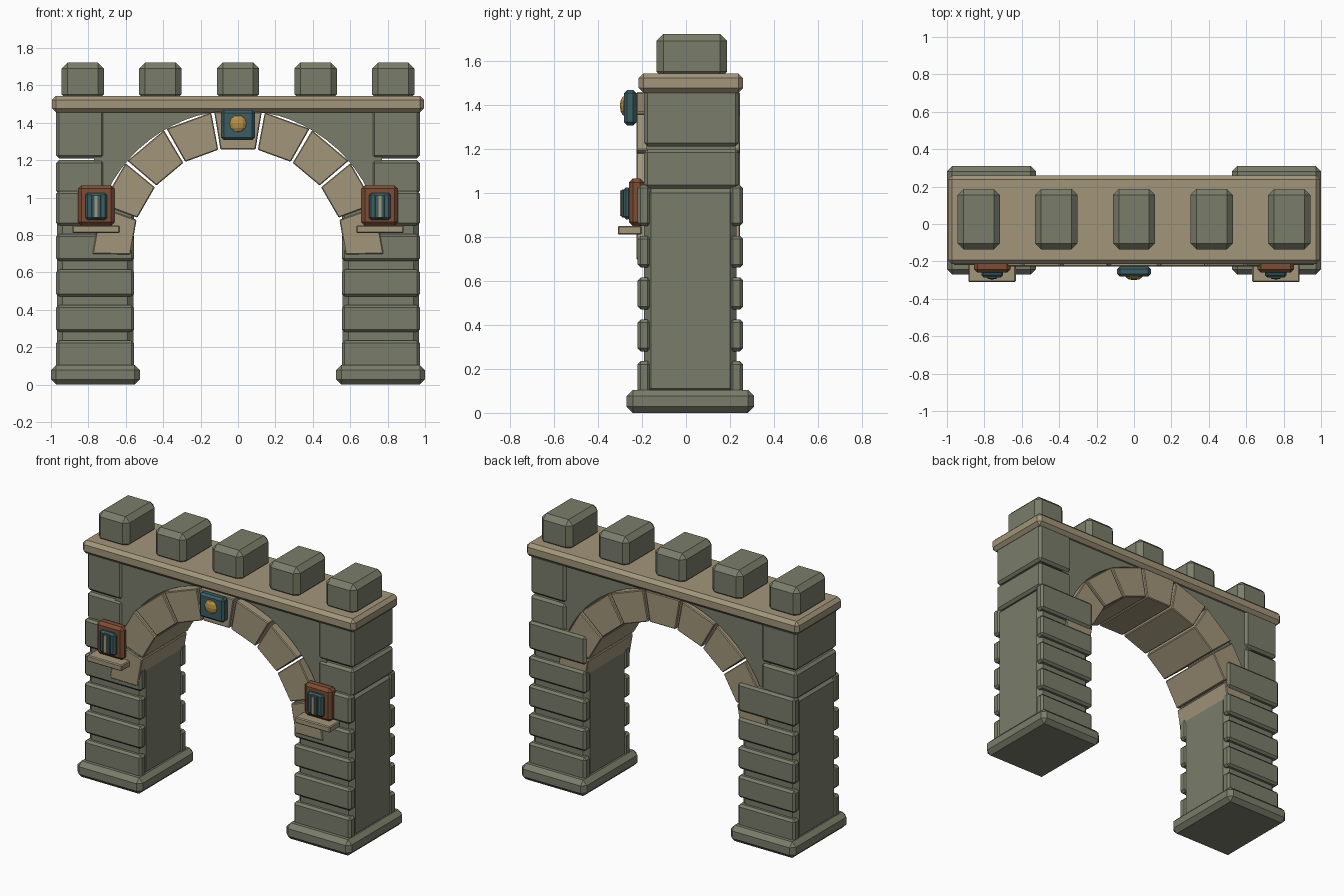
import bpy, bmesh
from math import sin, cos, radians, pi

cube = bpy.data.objects.get("Cube")
if cube:
    bpy.data.objects.remove(cube, do_unlink=True)


def make_material(name, rgb):
    m = bpy.data.materials.new(name)
    m.use_nodes = True
    m.diffuse_color = (*rgb, 1)
    m.node_tree.nodes["Principled BSDF"].inputs["Base Color"].default_value = (*rgb, 1)
    return m


STONE = make_material("grey_green_stone", (0.195, 0.205, 0.145))
TAN = make_material("tan_stone", (0.36, 0.30, 0.195))
BROWN = make_material("brown_wood", (0.20, 0.075, 0.035))
TEAL = make_material("dark_teal", (0.045, 0.11, 0.125))
GOLD = make_material("gold", (0.48, 0.28, 0.06))


def finish(bm, name, mat, bevel=0):
    """Chamfer all edges, then turn the bmesh into an object."""
    bmesh.ops.recalc_face_normals(bm, faces=bm.faces[:])
    if bevel:
        bmesh.ops.bevel(bm, geom=bm.edges[:], offset=bevel, segments=1,
                        affect='EDGES', profile=0.5)
    me = bpy.data.meshes.new(name)
    bm.to_mesh(me)
    bm.free()
    me.materials.append(mat)
    ob = bpy.data.objects.new(name, me)
    bpy.context.collection.objects.link(ob)
    return ob


def box(name, mat, xs, ys, zs, bevel=0):
    bm = bmesh.new()
    bmesh.ops.create_cube(bm, size=1)
    for v in bm.verts:
        for i, (lo, hi) in enumerate((xs, ys, zs)):
            v.co[i] = (lo + hi) / 2 + v.co[i] * (hi - lo)
    return finish(bm, name, mat, bevel)


def prism(name, mat, outline, ys, bevel=0):
    """Extrude an x-z outline along y."""
    bm = bmesh.new()
    face = bm.faces.new([bm.verts.new((x, ys[0], z)) for x, z in outline])
    moved = bmesh.ops.extrude_face_region(bm, geom=[face])["geom"]
    for v in moved:
        if isinstance(v, bmesh.types.BMVert):
            v.co.y = ys[1]
    return finish(bm, name, mat, bevel)


SPRING = 0.69
R_IN, R_OUT = 0.575, 0.778


def arc(r, deg):
    return r * cos(radians(deg)), SPRING + r * sin(radians(deg))


# Parts that stand on both sides
for side, s in (("left", 1), ("right", -1)):
    def sbox(name, mat, xs, ys, zs, bevel=0):
        box(f"{side}_{name}", mat, sorted(s * x for x in xs), ys, zs, bevel)

    # Pillar with stone courses on front and back
    sbox("pillar_base", STONE, (0.525, 1.0), (-0.27, 0.31), (0, 0.105), 0.028)
    sbox("pillar_core", STONE, (0.56, 0.968), (-0.19, 0.23), (0.08, 1.03), 0.03)
    for i in range(5):
        z = 0.09 + 0.19 * i
        top = z + (0.185 if i == 4 else 0.145)
        sbox(f"front_course_{i + 1}", STONE, (0.555, 0.972), (-0.22, -0.16), (z, top), 0.014)
        sbox(f"back_course_{i + 1}", STONE, (0.555, 0.972), (0.20, 0.26), (z, top), 0.014)

    # Corner wall blocks above the pillar
    sbox("lower_wall_block", STONE, (0.715, 0.972), (-0.19, 0.24), (1.02, 1.2), 0.016)
    sbox("upper_wall_block", STONE, (0.715, 0.972), (-0.19, 0.24), (1.21, 1.47), 0.016)

    # Window niche with sill
    sbox("window_sill", TAN, (0.632, 0.886), (-0.31, -0.2), (0.81, 0.85), 0.006)
    sbox("window_frame", BROWN, (0.66, 0.856), (-0.26, -0.19), (0.85, 1.065), 0.018)
    sbox("window_panel", TEAL, (0.70, 0.816), (-0.285, -0.25), (0.88, 1.025), 0.012)
    sbox("window_shutter", TEAL, (0.732, 0.784), (-0.294, -0.27), (0.888, 1.016), 0.004)
    sbox("window_slit", TAN, (0.75, 0.766), (-0.3, -0.28), (0.895, 1.01))

# Wall above the arch, cut along the outer curve
steps = [26 + (180 - 52) * i / 24 for i in range(25)]
outline = [arc(R_OUT, a) for a in steps]
outline = [(x, min(z, 1.452)) for x, z in outline]
outline += [(-0.77, 1.03), (-0.77, 1.47), (0.77, 1.47), (0.77, 1.03)]
prism("spandrel_wall", STONE, outline, (-0.18, 0.225))

# Arch stones
for i in range(9):
    a, b = 20 * i + 0.6, 20 * i + 19.4
    shape = [arc(R_IN, a), arc(R_OUT, a), arc(R_OUT, b), arc(R_IN, b)]
    prism(f"arch_stone_{i + 1}", TAN, shape, (-0.226, 0.245), 0.005)

# Cornice and battlements
box("cornice", TAN, (-0.995, 0.995), (-0.215, 0.26), (1.455, 1.543), 0.022)
for i in range(5):
    x = 0.415 * (i - 2)
    box(f"battlement_{i + 1}", STONE, (x - 0.113, x + 0.113), (-0.135, 0.187),
        (1.52, 1.722), 0.032)

# Keystone plaque with boss
box("keystone_plaque", TEAL, (-0.09, 0.09), (-0.282, -0.226), (1.307, 1.467), 0.014)
bm = bmesh.new()
bmesh.ops.create_uvsphere(bm, u_segments=10, v_segments=6, radius=0.047)
for v in bm.verts:
    v.co.y = v.co.y * 0.5 - 0.277
    v.co.z += 1.395
finish(bm, "keystone_boss", GOLD)
